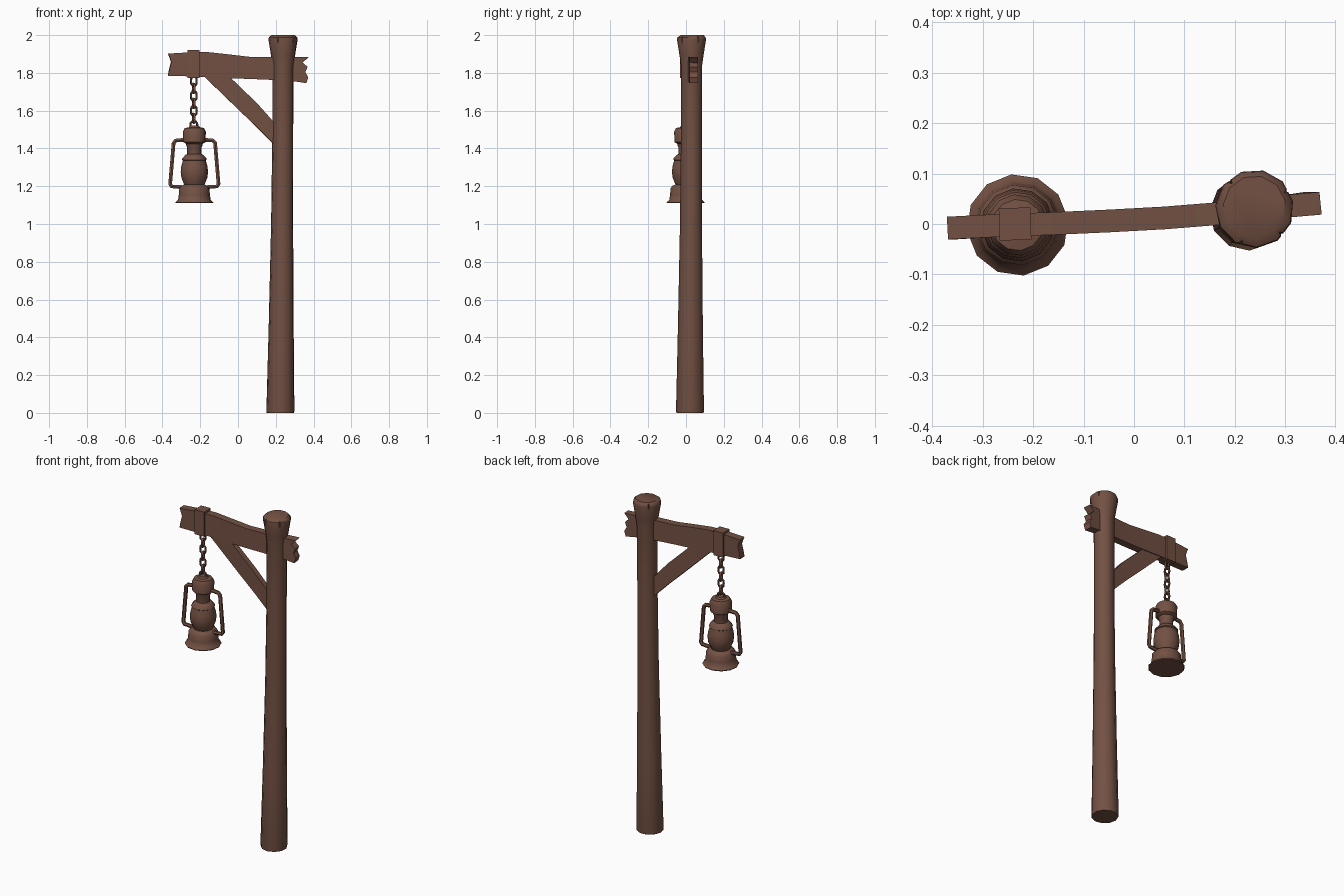
import bpy, bmesh, math
from mathutils import Vector

cube = bpy.data.objects.get("Cube")
if cube:
    bpy.data.objects.remove(cube, do_unlink=True)

brown = bpy.data.materials.new("weathered brown")
brown.use_nodes = True
colour = (0.172, 0.082, 0.056, 1.0)
brown.diffuse_color = colour
shader = next(n for n in brown.node_tree.nodes if n.type == 'BSDF_PRINCIPLED')
shader.inputs["Base Color"].default_value = colour
shader.inputs["Roughness"].default_value = 0.9


def select(ob):
    bpy.ops.object.select_all(action='DESELECT')
    ob.select_set(True)
    bpy.context.view_layer.objects.active = ob


def finish(ob, angle=40):
    select(ob)
    ob.data.materials.clear()
    ob.data.materials.append(brown)
    bpy.ops.object.shade_smooth_by_angle(angle=math.radians(angle))
    return ob


def mesh_object(name, bm):
    bmesh.ops.recalc_face_normals(bm, faces=bm.faces)
    mesh = bpy.data.meshes.new(name)
    bm.to_mesh(mesh)
    bm.free()
    ob = bpy.data.objects.new(name, mesh)
    bpy.context.collection.objects.link(ob)
    return ob


def turned(name, profile, sides, turn=0.0):
    """Stack of rings (radius, z, centre x, centre y), closed at both ends."""
    bm = bmesh.new()
    rings = []
    for r, z, cx, cy in profile:
        rings.append([bm.verts.new((cx + r * math.cos(turn + math.tau * i / sides),
                                    cy + r * math.sin(turn + math.tau * i / sides), z))
                      for i in range(sides)])
    for a, b in zip(rings, rings[1:]):
        for i in range(sides):
            j = (i + 1) % sides
            bm.faces.new((a[i], a[j], b[j], b[i]))
    bm.faces.new(rings[0])
    bm.faces.new(rings[-1])
    return mesh_object(name, bm)


def plank(name, columns, thickness):
    """Sheet of upright columns of points, thickened equally to front and back."""
    bm = bmesh.new()
    grid = [[bm.verts.new(p) for p in col] for col in columns]
    for a, b in zip(grid, grid[1:]):
        for i in range(len(a) - 1):
            bm.faces.new((a[i], b[i], b[i + 1], a[i + 1]))
    ob = mesh_object(name, bm)
    mod = ob.modifiers.new("thickness", 'SOLIDIFY')
    mod.thickness = thickness
    mod.offset = 0
    select(ob)
    bpy.ops.object.modifier_apply(modifier=mod.name)
    return finish(ob, 25)


def box(name, centre, size, turn=0.0):
    bpy.ops.mesh.primitive_cube_add(size=1, location=centre, rotation=(0, 0, turn))
    ob = bpy.context.object
    ob.name = name
    ob.scale = size
    return ob


# Post: tapered trunk with a flared, chamfered head
PX, PY = 0.239, 0.030
post = turned("post", [
    (0.073, 0.0, 0.225, 0.022), (0.075, 0.012, 0.225, 0.022),
    (0.067, 0.45, 0.229, 0.024), (0.059, 1.0, 0.234, 0.027),
    (0.056, 1.45, 0.237, 0.029), (0.057, 1.84, PX, PY),
    (0.064, 1.89, PX, PY), (0.078, 1.975, PX, PY),
    (0.076, 1.988, PX, PY), (0.062, 2.0, PX, 0.034)], 11, 0.2)

# Cracks split into the rim of the post head
for angle in (-1.95, -0.75, 0.5, 2.3):
    bpy.ops.mesh.primitive_cone_add(vertices=4, radius1=0.016, radius2=0.0, depth=0.09,
                                    location=(PX + 0.079 * math.cos(angle),
                                              PY + 0.079 * math.sin(angle), 1.962),
                                    rotation=(math.pi, 0, angle))
    cutter = bpy.context.object
    cutter.scale = (0.9, 0.6, 1)
    cutter.hide_render = True
    select(post)
    mod = post.modifiers.new("crack", 'BOOLEAN')
    mod.operation = 'DIFFERENCE'
    mod.object = cutter
    bpy.ops.object.modifier_apply(modifier=mod.name)
    bpy.data.objects.remove(cutter, do_unlink=True)
finish(post)

# Crossbeam: gently bent plank with splintered ends
levels = (0.0, 0.22, 0.42, 0.62, 0.78, 1.0)
left_jag = (0.0, 0.004, 0.010, 0.016, 0.010, 0.0)
right_jag = (-0.010, 0.0, -0.016, -0.004, -0.030, 0.0)
sections = [(-0.37, -0.008, 1.785, 1.902), (-0.27, -0.003, 1.782, 1.908),
            (-0.16, 0.001, 1.778, 1.910), (-0.05, 0.006, 1.772, 1.898),
            (0.06, 0.012, 1.768, 1.885), (0.16, 0.020, 1.764, 1.884),
            (0.30, 0.035, 1.755, 1.884), (0.37, 0.041, 1.746, 1.884)]
columns = []
for k, (x, y, low, high) in enumerate(sections):
    jag = left_jag if k == 0 else right_jag if k == len(sections) - 1 else (0,) * 6
    columns.append([(x + d, y, low + t * (high - low)) for t, d in zip(levels, jag)])
plank("crossbeam", columns, 0.045)

# Diagonal brace between post and beam
plank("brace", [[(-0.205, 0.0, 1.81), (-0.08, 0.005, 1.81)],
                [(-0.177, 0.001, 1.779), (-0.035, 0.007, 1.77)],
                [(0.008, 0.012, 1.60), (0.10, 0.014, 1.64)],
                [(0.10, 0.018, 1.512), (0.14, 0.018, 1.595)],
                [(0.21, 0.026, 1.40), (0.21, 0.026, 1.515)]], 0.034)

# Strap around the beam that carries the chain
finish(box("beam_strap", (-0.236, 0.0, 1.847), (0.063, 0.064, 0.148), 0.03))


def link(name, z, turn, major, minor, stretch):
    bpy.ops.mesh.primitive_torus_add(major_radius=major, minor_radius=minor,
                                     major_segments=12, minor_segments=6)
    ob = bpy.context.object
    ob.name = name
    for v in ob.data.vertices:
        x, y, h = v.co
        v.co = (x, h, y + math.copysign(stretch, y) if abs(y) > 1e-5 else y)
    ob.data.flip_normals()
    ob.location = (LX - 0.003, 0, z)
    ob.rotation_euler.z = turn
    finish(ob, 60)


# Chain of alternating links and the ring on the lantern
LX = -0.231
for i in range(6):
    link("chain_link", 1.757 - 0.0395 * i, 0.25 + (i % 2) * math.pi / 2, 0.0155, 0.0062, 0.009)
link("lantern_ring", 1.526, 0.25, 0.019, 0.006, 0.0)


def lantern_part(name, profile):
    return finish(turned(name, [(r, z, LX, -0.002) for r, z in profile], 12, 0.12))


# Lantern body, stacked from the base upwards
lantern_part("lantern_base", [(0.098, 1.11), (0.101, 1.115), (0.087, 1.128), (0.083, 1.155),
                              (0.080, 1.190), (0.070, 1.202), (0.052, 1.210)])
lantern_part("lantern_globe", [(0.050, 1.200), (0.058, 1.217), (0.069, 1.245), (0.073, 1.275),
                               (0.070, 1.305), (0.060, 1.340)])
lantern_part("globe_collar", [(0.058, 1.334), (0.066, 1.340), (0.064, 1.348),
                              (0.045, 1.368), (0.038, 1.370)])
lantern_part("lantern_chimney", [(0.038, 1.360), (0.038, 1.405), (0.044, 1.418), (0.044, 1.430)])
lantern_part("lantern_cap", [(0.044, 1.424), (0.060, 1.434), (0.061, 1.490),
                             (0.051, 1.508), (0.030, 1.512), (0.024, 1.522)])

# Side tubes joining cap and base
for side, label in ((1, "left"), (-1, "right")):
    curve = bpy.data.curves.new(label + "_side_tube", 'CURVE')
    curve.dimensions = '3D'
    curve.bevel_depth = 0.0115
    curve.bevel_resolution = 1
    curve.use_fill_caps = True
    path = [(0.050, 1.446), (0.098, 1.442), (0.110, 1.428), (0.128, 1.212),
            (0.120, 1.199), (0.065, 1.195)]
    spline = curve.splines.new('POLY')
    spline.points.add(len(path) - 1)
    for p, (x, z) in zip(spline.points, path):
        p.co = (LX + side * x, -0.002 + side * x * 0.04, z, 1)
    tube = bpy.data.objects.new(label + "_side_tube", curve)
    bpy.context.collection.objects.link(tube)
    select(tube)
    bpy.ops.object.convert(target='MESH')
    finish(bpy.context.object, 50)
